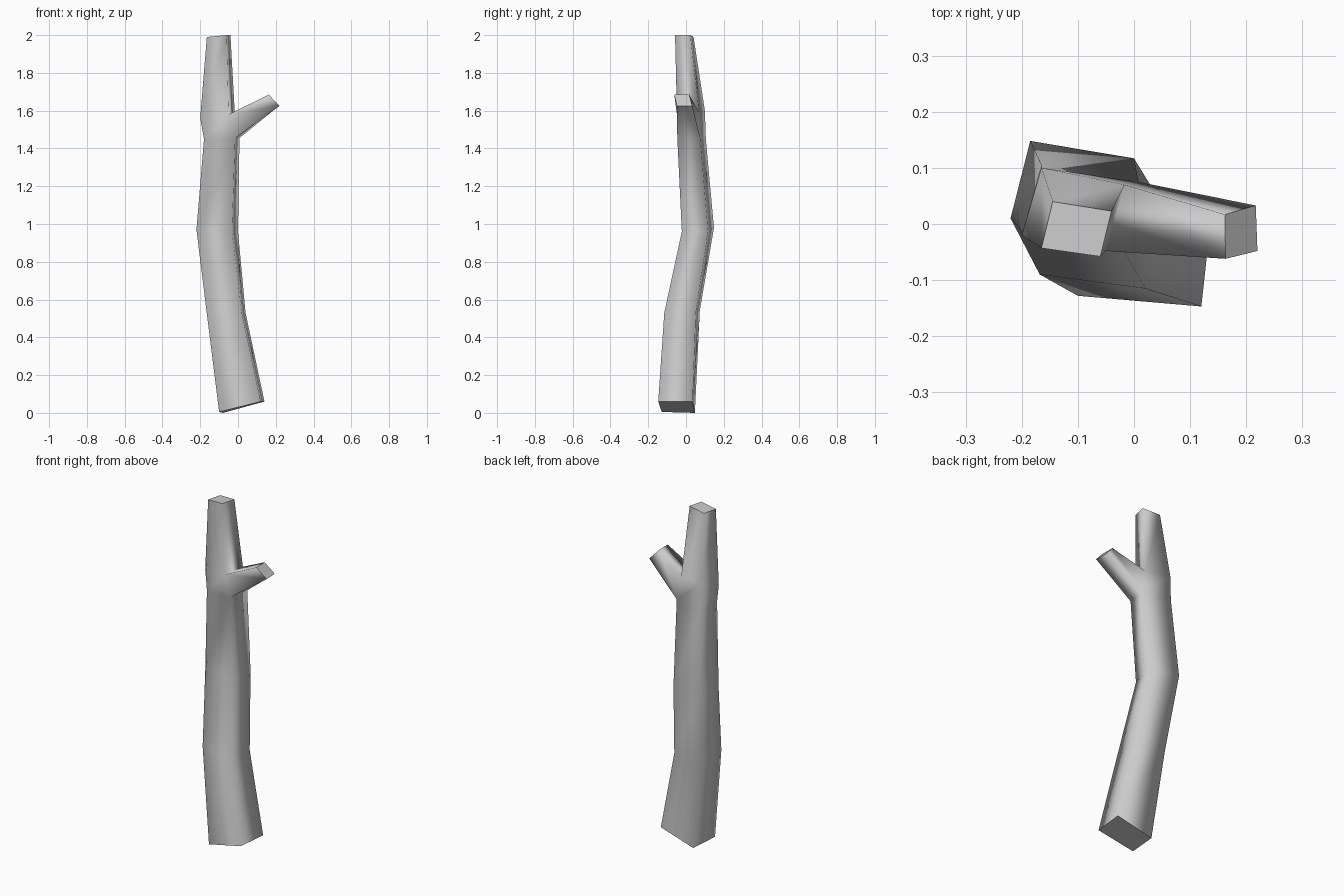
import bpy
import bmesh

if "Cube" in bpy.data.objects:
    bpy.data.objects.remove(bpy.data.objects["Cube"])

# Four-sided trunk sections, bottom to top: front-left, front-right, back-right, back-left
SECTIONS = [
    [(-.10, -.128, .005), (.12, -.147, .06), (.14, .035, .06), (-.08, .047, 0)],
    [(-.168, -.09, .55), (.02, -.115, .53), (.04, .052, .53), (-.15, .073, .54)],
    [(-.22, .01, .97), (-.032, -.022, .96), (0, .117, .96), (-.185, .148, .98)],
    [(-.18, -.033, 1.45), (-.015, -.046, 1.455), (.008, .075, 1.455), (-.165, .105, 1.45)],
    [(-.20, -.02, 1.56), (-.05, -.048, 1.58), (-.017, .07, 1.59), (-.165, .10, 1.60)],
    [(-.165, -.043, 1.99), (-.06, -.058, 2.0), (-.04, .023, 2.0), (-.145, .04, 1.99)],
]
BRANCH_END = [(.22, -.048, 1.625), (.217, .033, 1.625), (.162, .017, 1.685), (.163, -.062, 1.685)]

bm = bmesh.new()


def ring(points):
    return [bm.verts.new(p) for p in points]


def bridge(a, b, skip=None):
    for i in range(4):
        if i != skip:
            j = (i + 1) % 4
            bm.faces.new((a[i], a[j], b[j], b[i])).smooth = True


def cap(r):
    face = bm.faces.new(r)
    for e in face.edges:
        e.smooth = False


# Trunk, with the right side of the fork left open
rings = [ring(s) for s in SECTIONS]
for k in range(len(rings) - 1):
    bridge(rings[k], rings[k + 1], skip=1 if k == 3 else None)

# Side branch growing from the opening
tip = ring(BRANCH_END)
low, high = rings[3], rings[4]
bridge([low[1], low[2], high[2], high[1]], tip)

# Flat cut ends
for r in (rings[0], rings[-1], tip):
    cap(r)

bmesh.ops.recalc_face_normals(bm, faces=bm.faces)
mesh = bpy.data.meshes.new("tree_trunk")
bm.to_mesh(mesh)
bm.free()
trunk = bpy.data.objects.new("tree_trunk", mesh)
bpy.context.collection.objects.link(trunk)
